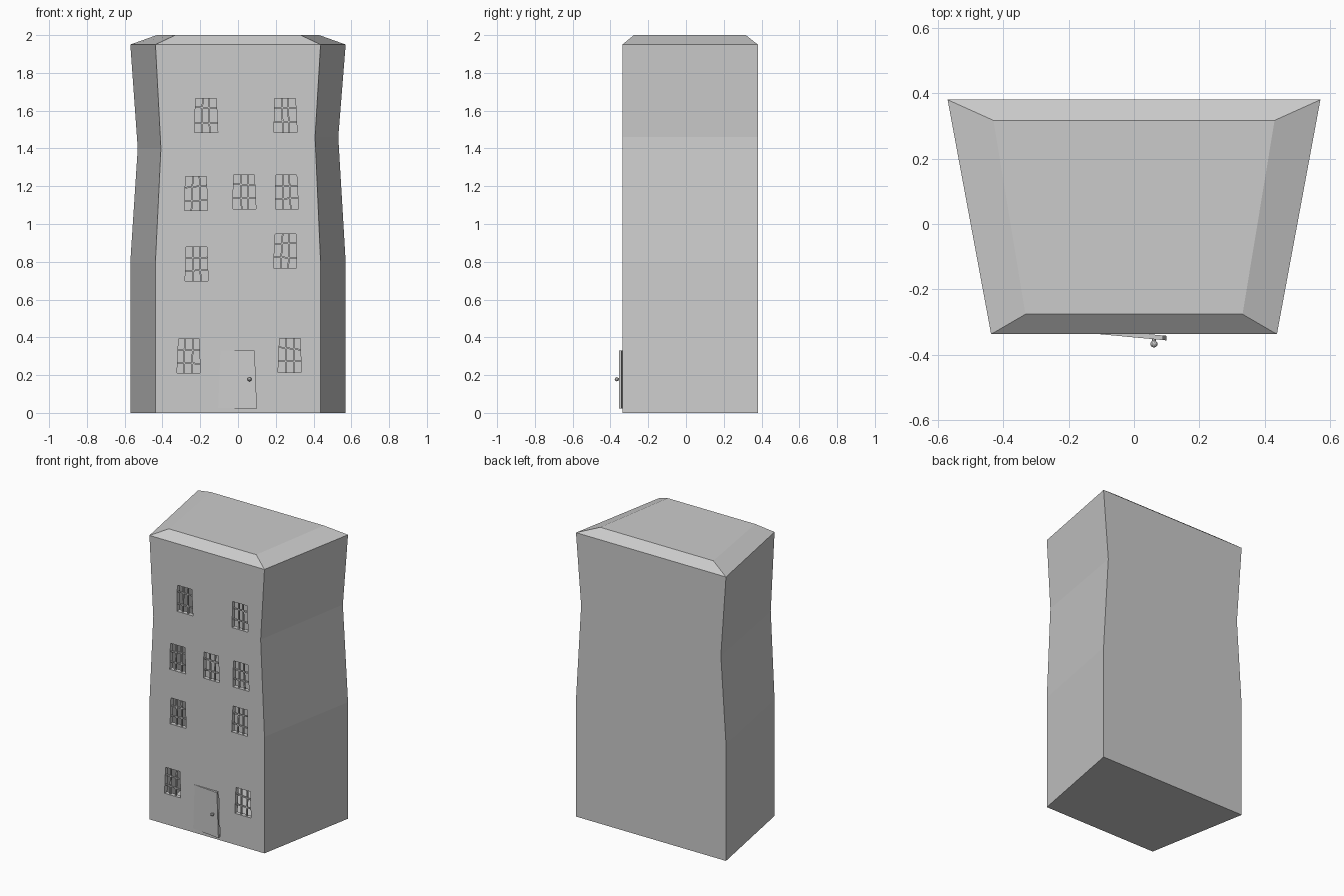
import bpy, bmesh, random
from mathutils import Vector, Matrix

if "Cube" in bpy.data.objects:
    bpy.data.objects.remove(bpy.data.objects["Cube"])

random.seed(4)
FRONT, BACK, DEPTH = -0.337, 0.38, 0.03


def make(name, bm):
    bmesh.ops.recalc_face_normals(bm, faces=bm.faces)
    me = bpy.data.meshes.new(name)
    bm.to_mesh(me)
    bm.free()
    ob = bpy.data.objects.new(name, me)
    bpy.context.collection.objects.link(ob)
    return ob


def loft(bm, rings):
    """Closed solid through a list of equally long point rings."""
    vs = [[bm.verts.new(p) for p in r] for r in rings]
    n = len(vs[0])
    for a, b in zip(vs, vs[1:]):
        for i in range(n):
            j = (i + 1) % n
            bm.faces.new((a[i], a[j], b[j], b[i]))
    bm.faces.new(vs[0][::-1])
    bm.faces.new(vs[-1])


def prism(bm, outline, y0, y1):
    loft(bm, [[(x, y, z) for x, z in outline] for y in (y0, y1)])


def bar(bm, p, q, w, y0, y1):
    """Thin strip from p to q in the facade plane."""
    p, q = Vector(p), Vector(q)
    d = (q - p).normalized() * w / 2
    n = Vector((-d.y, d.x))
    prism(bm, [p - n, q - n, q + n, p + n], y0, y1)


def ring(dx, zl, zr):
    f, b = 0.437 - dx, 0.57 - dx * 1.35
    return [(-f, FRONT, zl), (f, FRONT, zr), (b, BACK, zr), (-b, BACK, zl)]


# Tower body with pinched waist and chamfered roof
bm = bmesh.new()
top = [(-0.332, -0.276, 2), (0.332, -0.276, 2), (0.43, 0.317, 2), (-0.43, 0.317, 2)]
loft(bm, [ring(0, 0, 0), ring(0, 0.8, 0.8), ring(0.029, 1.4, 1.46),
          ring(0, 1.95, 1.95), top])
body = make("tower_body", bm)

# Window centres and door outline
centres = [(-0.168, 1.575), (0.252, 1.575), (-0.222, 1.162), (0.034, 1.17),
           (0.259, 1.17), (-0.219, 0.788), (0.249, 0.858), (-0.262, 0.3),
           (0.273, 0.305)]
door = [(-0.105, 0.026), (0.1, 0.022), (0.088, 0.33), (-0.093, 0.33)]
windows = []
for cx, cz in centres:
    s = random.uniform(-0.004, 0.004)
    windows.append([(cx - 0.061, cz - 0.09), (cx + 0.061, cz - 0.09),
                    (cx + 0.055 + s, cz + 0.09), (cx - 0.055 + s, cz + 0.09)])

# Cut the openings, then open them into the hollow interior
bm = bmesh.new()
for o in windows + [door]:
    prism(bm, o, FRONT - 0.1, FRONT + DEPTH)
cutter = make("opening_cutter", bm)
cutter.hide_render = True
mod = body.modifiers.new("openings", 'BOOLEAN')
mod.operation, mod.solver, mod.object = 'DIFFERENCE', 'EXACT', cutter
bpy.context.view_layer.objects.active = body
bpy.ops.object.modifier_apply(modifier=mod.name)
bpy.data.objects.remove(cutter)
bm = bmesh.new()
bm.from_mesh(body.data)
inner = [f for f in bm.faces
         if all(abs(v.co.y - FRONT - DEPTH) < 1e-4 for v in f.verts)]
bmesh.ops.delete(bm, geom=inner, context='FACES')
bm.to_mesh(body.data)
bm.free()

# Crooked window bars
bm = bmesh.new()
for o in windows:
    bl, br, tr, tl = [Vector(p) for p in o]
    for t in (0.34, 0.67):
        a, b = [t + random.uniform(-0.05, 0.05) for _ in range(2)]
        bar(bm, bl.lerp(br, a), tl.lerp(tr, b), 0.008, FRONT + 0.008, FRONT + 0.018)
    for t in (0.3, 0.7):
        a, b = [t + random.uniform(-0.04, 0.04) for _ in range(2)]
        bar(bm, bl.lerp(tl, a), br.lerp(tr, b), 0.008, FRONT + 0.008, FRONT + 0.018)
make("window_bars", bm)

# Door, slightly ajar about its left edge
bm = bmesh.new()
slant = lambda x: FRONT - 0.019 * (x + 0.105) / 0.205
loft(bm, [[(x, slant(x) + t, z) for x, z in door] for t in (0, 0.014)])
make("door", bm)

# Door knob on a short stem
bm = bmesh.new()
bmesh.ops.create_icosphere(bm, subdivisions=2, radius=0.011,
                           matrix=Matrix.Translation((0.061, -0.367, 0.178)))
bmesh.ops.create_cone(bm, cap_ends=True, segments=8, radius1=0.006, radius2=0.006,
                      depth=0.02, matrix=Matrix.Translation((0.061, -0.358, 0.178))
                      @ Matrix.Rotation(1.5708, 4, 'X'))
make("door_knob", bm)
